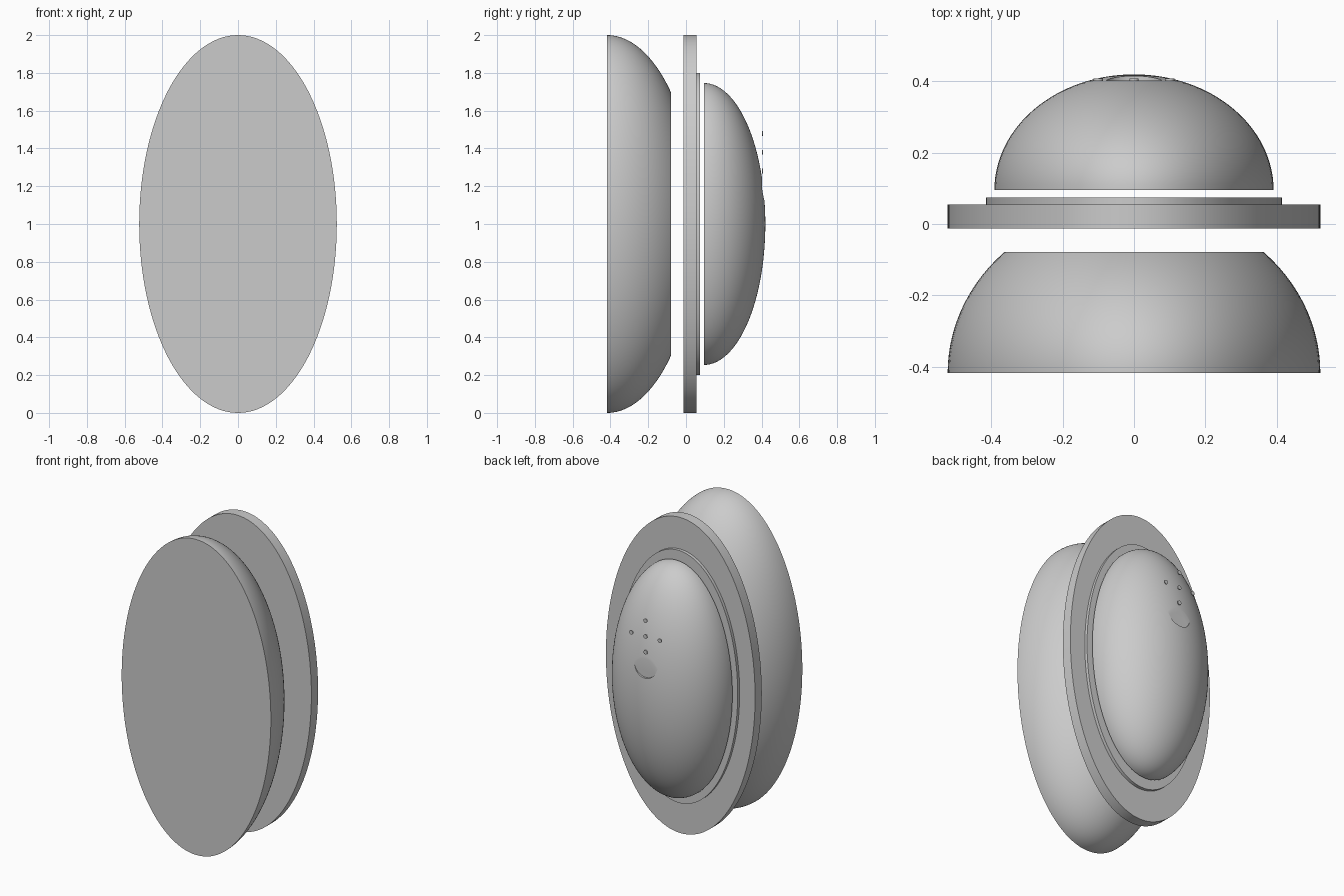
import bpy
import bmesh
from math import sin, cos, pi, sqrt, radians

default = bpy.data.objects.get("Cube")
if default:
    bpy.data.objects.remove(default, do_unlink=True)

grey = bpy.data.materials.new("light_grey")
grey.use_nodes = True
color = (0.6, 0.6, 0.6, 1)
grey.diffuse_color = color
grey.node_tree.nodes["Principled BSDF"].inputs["Base Color"].default_value = color


def loft(name, rings, center=(0, 1), sides=128):
    """Closed solid from upright elliptical rings (y, x radius, z radius)."""
    bm = bmesh.new()
    loops = []
    for y, rx, rz in rings:
        angles = [2 * pi * i / sides for i in range(sides)]
        loops.append([bm.verts.new((center[0] + rx * cos(a), y, center[1] + rz * sin(a)))
                      for a in angles])
    for a, b in zip(loops, loops[1:]):
        for i in range(sides):
            j = (i + 1) % sides
            bm.faces.new((a[i], a[j], b[j], b[i]))
    bm.faces.new(loops[0])
    bm.faces.new(loops[-1])
    bmesh.ops.recalc_face_normals(bm, faces=bm.faces)
    mesh = bpy.data.meshes.new(name)
    bm.to_mesh(mesh)
    bm.free()
    mesh.materials.append(grey)
    obj = bpy.data.objects.new(name, mesh)
    bpy.context.collection.objects.link(obj)
    return obj


def dome_rings(y, rx, rz, depth, cut, steps=32):
    """Quarter-ellipse profile running back from y, stopped at a share of its depth."""
    rings = []
    for i in range(steps + 1):
        t = sin(i / steps * pi / 2) * cut
        r = sqrt(1 - t * t)
        rings.append((y + depth * t, rx * r, rz * r))
    return rings


def select_only(obj):
    bpy.ops.object.select_all(action="DESELECT")
    obj.select_set(True)
    bpy.context.view_layer.objects.active = obj


# Main bodies, spaced apart along the depth
parts = [
    loft("front_shell", dome_rings(-0.418, 0.523, 1, 0.472, 0.72)),
    loft("middle_plate", [(-0.012, 0.523, 1), (0.055, 0.523, 1)]),
    loft("plate_step", [(0.055, 0.415, 0.8), (0.075, 0.415, 0.8)]),
]
dome = loft("back_dome", dome_rings(0.095, 0.392, 0.746, 0.325, 0.9998))
parts.append(dome)

# Shallow thumb notch cut into the dome
cutter = loft("notch_cutter", [(0.403, 0.08, 0.08), (0.5, 0.08, 0.08)], (0, 1.2), 48)
cutter.hide_render = True
notch = dome.modifiers.new("notch", "BOOLEAN")
notch.operation = "DIFFERENCE"
notch.solver = "EXACT"
notch.object = cutter
select_only(dome)
bpy.ops.object.modifier_apply(modifier=notch.name)
bpy.data.objects.remove(cutter, do_unlink=True)

# Five small discs in a plus pattern
for label, dx, dz in (("center", 0, 0), ("left", 1, 0), ("right", -1, 0),
                      ("upper", 0, 1), ("lower", 0, -1)):
    parts.append(loft(label + "_dot", [(0.402, 0.013, 0.013), (0.408, 0.013, 0.013)],
                      (dx * 0.1, 1.38 + dz * 0.1), 24))

for obj in parts:
    select_only(obj)
    bpy.ops.object.shade_smooth_by_angle(angle=radians(30))
